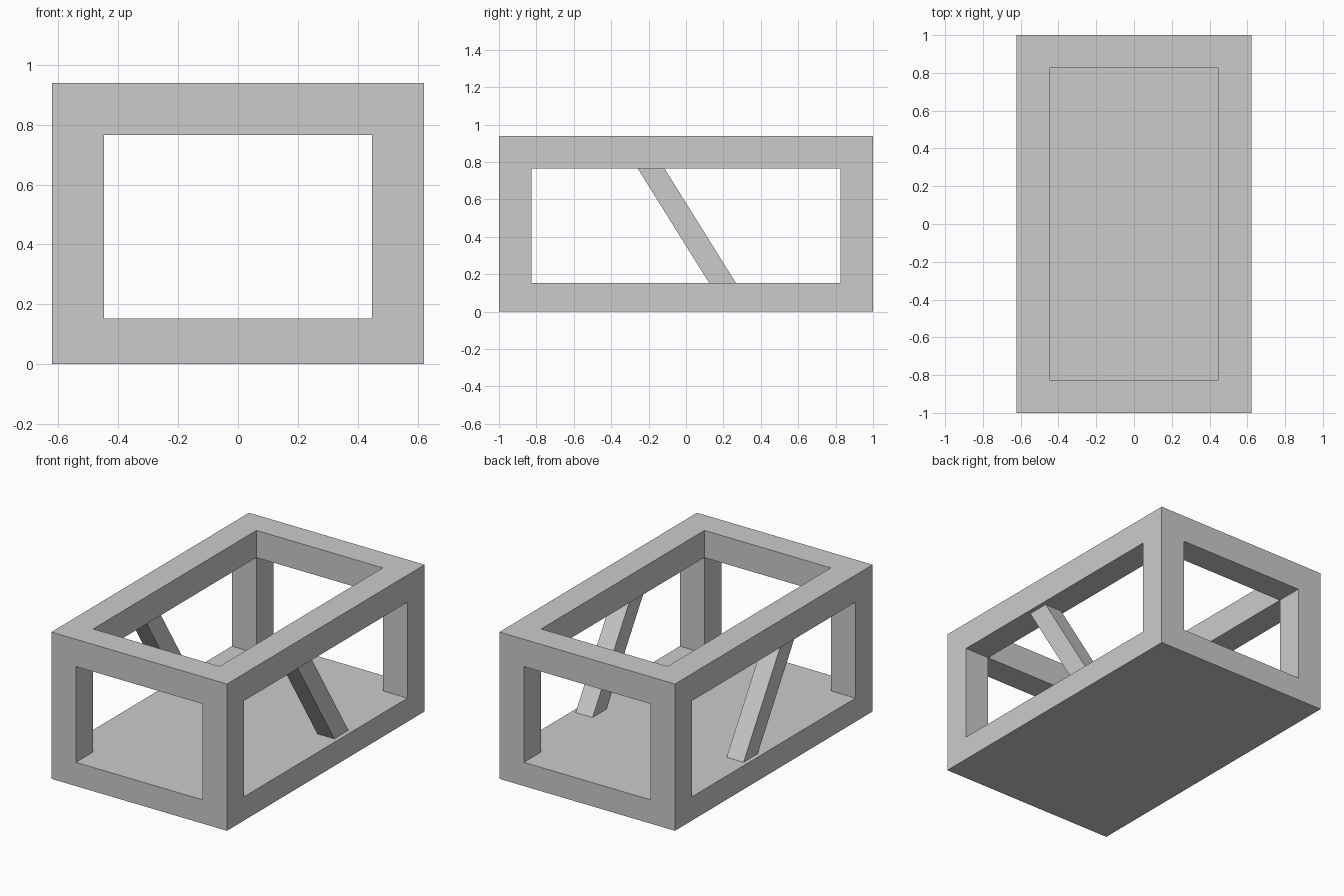
import bpy, bmesh

if "Cube" in bpy.data.objects:
    bpy.data.objects.remove(bpy.data.objects["Cube"])

HX, HY, H = 0.622, 1.0, 0.94      # half width, half length, height
T = 0.174                         # beam thickness
Z0, Z1 = 0.152, 0.766             # floor top, underside of the top frame


def finish(name, bm):
    bmesh.ops.recalc_face_normals(bm, faces=bm.faces)
    mesh = bpy.data.meshes.new(name)
    bm.to_mesh(mesh)
    bm.free()
    obj = bpy.data.objects.new(name, mesh)
    bpy.context.collection.objects.link(obj)
    return obj


def box(name, cx, cy, sx, sy, z0, z1, lean=0.0):
    """Box between two heights; lean shifts its top along y."""
    bm = bmesh.new()
    bmesh.ops.create_cube(bm, size=1)
    for v in bm.verts:
        top = v.co.z > 0
        v.co = (cx + v.co.x * sx, cy + v.co.y * sy + (lean if top else 0), z1 if top else z0)
    return finish(name, bm)


# Solid floor slab
box("floor", 0, 0, 2 * HX, 2 * HY, 0, Z0)

# Open rectangular top frame with mitred corners
bm = bmesh.new()
corners = [(-1, -1), (1, -1), (1, 1), (-1, 1)]
section = [(0, Z1), (0, H), (T, H), (T, Z1)]
rings = [[bm.verts.new((sx * (HX - d), sy * (HY - d), z)) for d, z in section]
         for sx, sy in corners]
for i in range(4):
    a, b = rings[i], rings[(i + 1) % 4]
    for j in range(4):
        k = (j + 1) % 4
        bm.faces.new((a[j], a[k], b[k], b[j]))
finish("top_frame", bm)

# Corner posts
for sx, sy in corners:
    name = f"{'front' if sy < 0 else 'back'}_{'left' if sx < 0 else 'right'}_post"
    box(name, sx * (HX - T / 2), sy * (HY - T / 2), T, T, Z0, Z1)

# Slanted side braces, cut flush with the floor and frame
for sx, side in ((-1, "left"), (1, "right")):
    box(f"{side}_brace", sx * (HX - T / 2), 0.196, 0.12, 0.143, Z0, Z1, lean=-0.383)
